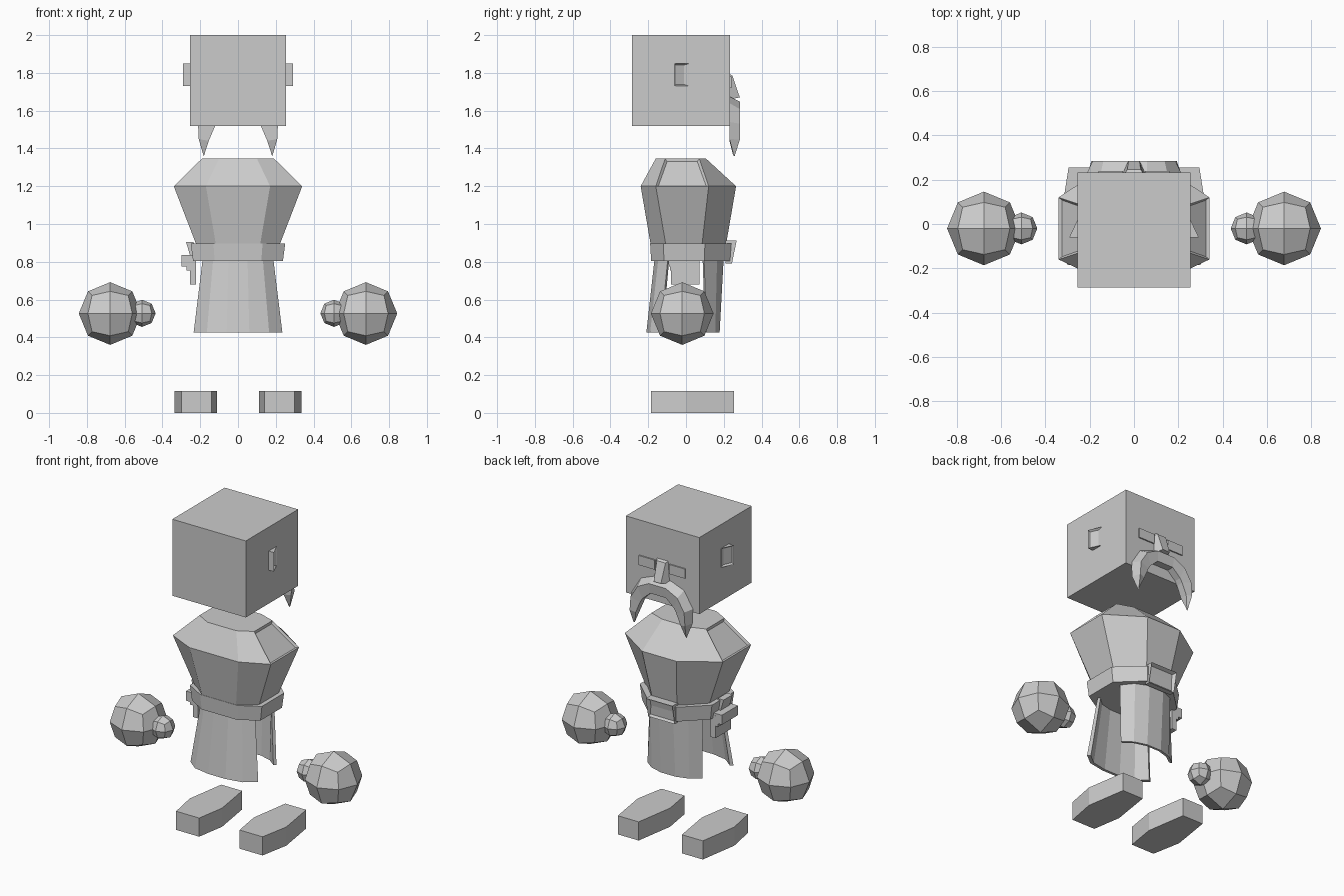
import bpy, bmesh, math
from mathutils import Vector

cube = bpy.data.objects.get("Cube")
if cube:
    bpy.data.objects.remove(cube, do_unlink=True)

grey = bpy.data.materials.new("plain_grey")
grey.use_nodes = True
grey.diffuse_color = (0.6, 0.6, 0.6, 1)
grey.node_tree.nodes["Principled BSDF"].inputs["Base Color"].default_value = (0.6, 0.6, 0.6, 1)


def finish(name, bm):
    bmesh.ops.recalc_face_normals(bm, faces=bm.faces)
    mesh = bpy.data.meshes.new(name)
    bm.to_mesh(mesh)
    bm.free()
    mesh.materials.append(grey)
    ob = bpy.data.objects.new(name, mesh)
    bpy.context.collection.objects.link(ob)
    return ob


def loft(rings):
    """Join equal closed rings of points into a capped solid."""
    bm = bmesh.new()
    vs = [[bm.verts.new(p) for p in r] for r in rings]
    n = len(vs[0])
    for a, b in zip(vs, vs[1:]):
        for i in range(n):
            j = (i + 1) % n
            bm.faces.new((a[i], a[j], b[j], b[i]))
    bm.faces.new(vs[0])
    bm.faces.new(vs[-1])
    bmesh.ops.recalc_face_normals(bm, faces=bm.faces)
    return bm


def box(x, y, z):
    (x0, x1), (y0, y1), (z0, z1) = x, y, z
    return loft([[(x0, y0, h), (x1, y0, h), (x1, y1, h), (x0, y1, h)] for h in (z0, z1)])


def mirrored_ring(half, z):
    """Plan outline from its +x half."""
    return [(x, y, z) for x, y in half] + [(-x, y, z) for x, y in reversed(half)]


def inset(bm, test, thickness, depth):
    bm.normal_update()
    faces = [f for f in bm.faces if test(f)]
    bmesh.ops.inset_individual(bm, faces=faces, thickness=thickness, depth=depth)


SIDES = (("left", 1), ("right", -1))

# Head
finish("head", box((-0.255, 0.255), (-0.287, 0.232), (1.52, 2.0)))

# Ears and eyes
for side, s in SIDES:
    bm = loft([[(s * 0.25, -0.06, z), (s * 0.292, -0.06, z), (s * 0.256, 0.016, z),
                (s * 0.25, 0.016, z)] for z in (1.73, 1.85)])
    inset(bm, lambda f: f.normal.x * s > 0.5, 0.012, -0.012)
    finish(side + "_ear", bm)
    finish(side + "_eye", box(sorted((s * 0.05, s * 0.16)), (0.225, 0.24), (1.72, 1.78)))

# Nose
finish("nose", loft([
    [(-0.05, 0.23, 1.66), (-0.025, 0.285, 1.67), (0.025, 0.285, 1.67), (0.05, 0.23, 1.66)],
    [(-0.04, 0.23, 1.795), (-0.03, 0.246, 1.785), (0.03, 0.246, 1.785), (0.04, 0.23, 1.795)]]))

# Drooping moustache: outer and inner edges from the middle to the tip
stations = [((0.06, 1.675), (0.055, 1.585)), ((0.15, 1.64), (0.11, 1.535)),
            ((0.212, 1.54), (0.125, 1.51)), ((0.208, 1.45), (0.155, 1.44)),
            ((0.182, 1.36), (0.18, 1.362))]
rings = []
for i, (o, n) in enumerate(stations):
    front, back = (0.285, 0.23) if i < 4 else (0.258, 0.254)
    o, n = Vector(o), Vector(n)
    ridge = o.lerp(n, 0.3)
    rings.append([(o.x, back, o.y), (ridge.x, front, ridge.y),
                  (n.x, front - 0.008, n.y), (n.x, back, n.y)])
flip = [[(-x, y, z) for x, y, z in r] for r in reversed(rings)]
finish("moustache", loft(flip + rings))

# Torso, with recessed shoulder panels
waist = [(0.11, -0.18), (0.205, -0.10), (0.205, 0.08), (0.08, 0.205)]
chest = [(0.17, -0.24), (0.34, -0.16), (0.34, 0.12), (0.12, 0.265)]
neck = [(0.10, -0.16), (0.19, -0.11), (0.19, 0.07), (0.09, 0.105)]
bm = loft([mirrored_ring(waist, 0.85), mirrored_ring(chest, 1.2), mirrored_ring(neck, 1.347)])
inset(bm, lambda f: f.calc_center_median().z > 1.2 and abs(f.normal.x) > 0.6, 0.016, -0.012)
finish("torso", bm)

# Belt
belt_top = [(0.13, -0.19), (0.25, -0.12), (0.25, 0.10), (0.10, 0.24)]
belt_low = [(x * 0.95, y * 0.97) for x, y in belt_top]
finish("belt", loft([mirrored_ring(belt_low, 0.803), mirrored_ring(belt_top, 0.897)]))

# Buckle, leaning out towards its top
bm = loft([[(-0.092, 0.21, z), (0.092, 0.21, z), (0.092, y, z), (-0.092, y, z)]
           for z, y in ((0.79, 0.243), (0.912, 0.268))])
inset(bm, lambda f: f.normal.y > 0.8, 0.02, -0.02)
finish("buckle", bm)

# Pouch hanging from the right of the belt
finish("pouch_body", box((-0.255, -0.222), (-0.08, 0.072), (0.68, 0.82)))
finish("pouch_step", box((-0.272, -0.222), (-0.085, 0.07), (0.755, 0.79)))
finish("pouch_flap", box((-0.298, -0.222), (-0.09, 0.07), (0.775, 0.835)))
finish("pouch_loop", loft([
    [(-0.25, -0.07, 0.82), (-0.222, -0.07, 0.82), (-0.222, 0.02, 0.82), (-0.25, 0.02, 0.82)],
    [(-0.275, -0.07, 0.905), (-0.235, -0.07, 0.905), (-0.235, 0.02, 0.905), (-0.275, 0.02, 0.905)]]))


# Robe skirt: two curved hanging panels
def skirt(name, top, low):
    inner = 0.92
    rings = []
    for half, z in ((low, 0.425), (top, 0.83)):
        outer = mirrored_ring(half, z)
        rings.append(outer + [(x * inner, y * inner, z) for x, y, z in reversed(outer)])
    finish(name, loft(rings))


skirt("skirt_front", [(0.185, -0.095), (0.13, -0.145), (0.05, -0.165)][::1],
      [(0.235, -0.135), (0.165, -0.19), (0.06, -0.21)])
skirt("skirt_back", [(0.185, 0.095), (0.13, 0.165), (0.05, 0.2)],
      [(0.19, 0.11), (0.13, 0.155), (0.05, 0.178)])


# Hands and thumbs: subdivided cubes rounded into balls
def ball(name, centre, radius):
    bm = bmesh.new()
    bmesh.ops.create_cube(bm, size=2)
    bmesh.ops.subdivide_edges(bm, edges=bm.edges[:], cuts=1, use_grid_fill=True)
    for v in bm.verts:
        v.co = Vector(centre) + v.co.normalized() * radius
    finish(name, bm)


foot = [(0.14, -0.185), (0.30, -0.185), (0.335, 0.0), (0.295, 0.255), (0.15, 0.255), (0.11, 0.0)]
for side, s in SIDES:
    ball(side + "_hand", (s * 0.677, -0.02, 0.526), 0.166)
    ball(side + "_thumb", (s * 0.508, -0.02, 0.527), 0.072)
    finish(side + "_foot", loft([[(s * x, y, z) for x, y in foot] for z in (0, 0.117)]))
